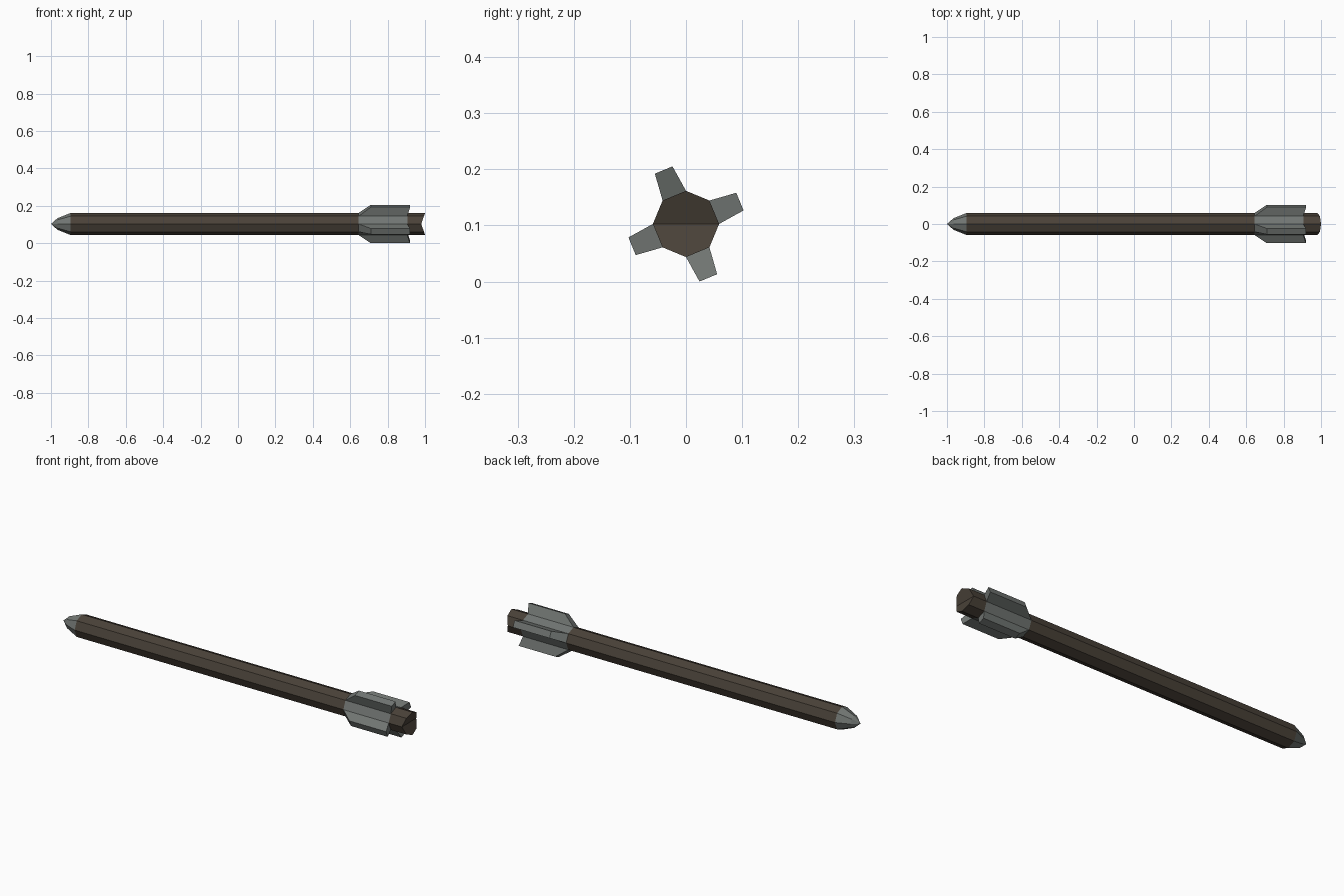
import bpy, bmesh, math

if "Cube" in bpy.data.objects:
    bpy.data.objects.remove(bpy.data.objects["Cube"])

CZ = 0.1026      # axis height
R = 0.059        # shaft radius
SIDES = 8


def material(name, rgb):
    m = bpy.data.materials.new(name)
    m.diffuse_color = (*rgb, 1)
    m.use_nodes = True
    m.node_tree.nodes["Principled BSDF"].inputs["Base Color"].default_value = m.diffuse_color
    return m


wood = material("dark wood", (0.068, 0.054, 0.040))
steel = material("grey metal", (0.165, 0.180, 0.170))


def ring(bm, x, r):
    """Octagon around the x axis, one vertex pointing to +y."""
    return [bm.verts.new((x, r * math.cos(i * math.tau / SIDES),
                          CZ + r * math.sin(i * math.tau / SIDES))) for i in range(SIDES)]


def bridge(bm, a, b, mat):
    for i in range(SIDES):
        j = (i + 1) % SIDES
        bm.faces.new((a[i], a[j], b[j], b[i])).material_index = mat


def finish(bm, name, mats):
    bmesh.ops.recalc_face_normals(bm, faces=bm.faces)
    me = bpy.data.meshes.new(name)
    bm.to_mesh(me)
    bm.free()
    for m in mats:
        me.materials.append(m)
    ob = bpy.data.objects.new(name, me)
    bpy.context.collection.objects.link(ob)
    return ob


# Shaft: pointed metal tip, wooden rod, metal sleeve, notched wooden end
bm = bmesh.new()
stations = [(-0.965, 0.031, 1), (-0.895, R, 0), (0.645, R, 1), (0.905, R, 0), (1.0, R, 0)]
rings = [ring(bm, x, r) for x, r, _ in stations]
for k in range(len(rings) - 1):
    bridge(bm, rings[k], rings[k + 1], stations[k][2])
point = bm.verts.new((-1, 0, CZ))
for i in range(SIDES):
    bm.faces.new((point, rings[0][i], rings[0][(i + 1) % SIDES])).material_index = 1
end = rings[-1]
for v in end:                       # V-shaped string notch
    v.co.x = 0.98 + 0.02 * abs(v.co.z - CZ) / R
bm.faces.new(end[0:5])
bm.faces.new(end[4:8] + [end[0]])
finish(bm, "bolt_shaft", [wood, steel])

# Fins: tapered wedges standing on every second facet of the sleeve
apothem = R * math.cos(math.pi / SIDES)
half = R * math.sin(math.pi / SIDES)
for n in range(4):
    a = math.radians(22.5 + 90 * n)
    bm = bmesh.new()
    loops = []
    for s in (-1, 1):
        loop = []
        for x, d, w in ((0.645, apothem, half), (0.71, 0.104, 0.017),
                        (0.92, 0.104, 0.017), (0.905, apothem, half)):
            y, z = (d * math.cos(a) - s * w * math.sin(a),
                    d * math.sin(a) + s * w * math.cos(a))
            loop.append(bm.verts.new((x, y, CZ + z)))
        bm.faces.new(loop)
        loops.append(loop)
    for i in range(3):              # base stays open against the sleeve
        bm.faces.new((loops[0][i], loops[0][i + 1], loops[1][i + 1], loops[1][i]))
    # remove the covered sleeve side implicitly: orient faces outward from fin centre
    bm.faces.new((loops[0][3], loops[0][0], loops[1][0], loops[1][3]))
    bmesh.ops.recalc_face_normals(bm, faces=bm.faces)
    base = min(bm.faces, key=lambda f: (f.calc_center_median().y) * math.cos(a)
               + (f.calc_center_median().z - CZ) * math.sin(a))
    bmesh.ops.delete(bm, geom=[base], context='FACES_ONLY')
    finish(bm, f"fin_{n + 1}", [steel])
